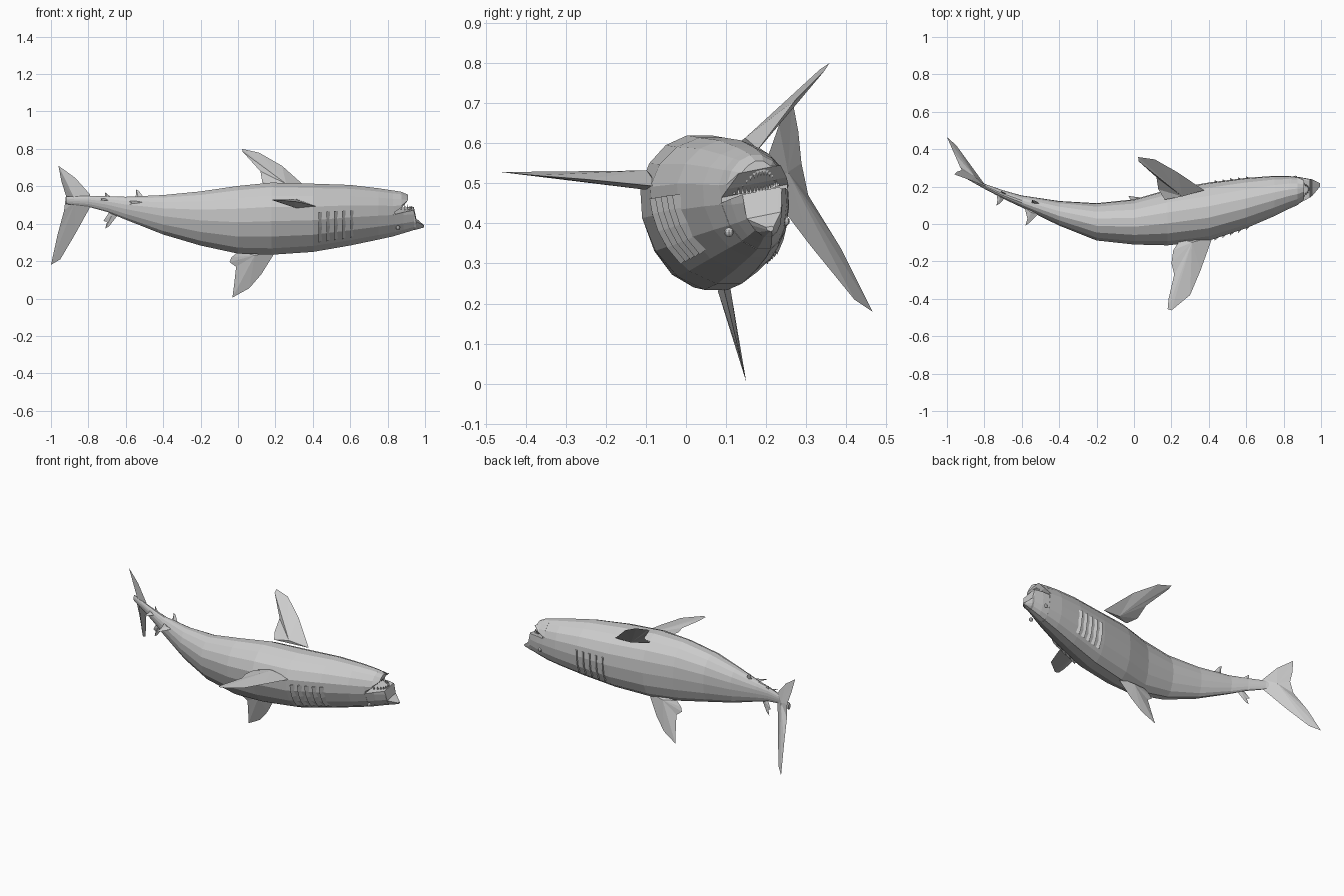
import bpy, math
from mathutils import Vector

if "Cube" in bpy.data.objects:
    bpy.data.objects.remove(bpy.data.objects["Cube"])

SIDES = 16
grey = bpy.data.materials.new("shark grey")
grey.diffuse_color = (0.6, 0.6, 0.6, 1)
grey.use_nodes = True
grey.node_tree.nodes["Principled BSDF"].inputs["Base Color"].default_value = grey.diffuse_color


def make(name, verts, faces):
    me = bpy.data.meshes.new(name)
    me.from_pydata([tuple(v) for v in verts], [], faces)
    me.materials.append(grey)
    ob = bpy.data.objects.new(name, me)
    bpy.context.collection.objects.link(ob)
    return ob


def section(s, a):
    """Point on an egg-shaped, slightly rolled cross-section."""
    x, y0, y1, z0, z1 = s
    yc, ry = (y0 + y1) / 2, (y1 - y0) / 2
    zw = z0 + 0.58 * (z1 - z0)
    c, n = math.cos(a), math.sin(a)
    y = yc + ry * c - 0.32 * ry * min(n, 0) * (1 - abs(c) * 0.5)
    z = zw + n * ((z1 - zw) if n > 0 else (zw - z0))
    return Vector((x, y, z))


def ring(s, low=None, high=None):
    """Cross-section, optionally cut flat by a tilted plane for the mouth."""
    pts = [section(s, 2 * math.pi * (i + 0.5) / SIDES) for i in range(SIDES)]
    for p in pts:
        tilt = 0.2 * (p.y - (s[1] + s[2]) / 2)
        if low is not None:
            p.z = max(p.z, low + tilt)
        if high is not None:
            p.z = min(p.z, high + tilt)
    return pts


def loft(name, rings):
    n = SIDES
    faces = [(k * n + i, (k + 1) * n + i, (k + 1) * n + (i + 1) % n, k * n + (i + 1) % n)
             for k in range(len(rings) - 1) for i in range(n)]
    faces = [f[::-1] for f in faces]
    faces += [tuple(range(n))[::-1], tuple(range((len(rings) - 1) * n, len(rings) * n))]
    return make(name, [p for r in rings for p in r], faces)


# Body stations: x, y min, y max, z min, z max
BODY = [(-.92, .255, .275, .505, .545), (-.8, .188, .215, .49, .55), (-.7, .135, .18, .462, .548),
        (-.6, .088, .152, .42, .545), (-.4, -.01, .122, .34, .555), (-.2, -.09, .11, .28, .575),
        (0, -.112, .13, .236, .605), (.18, -.117, .182, .23, .623), (.4, -.092, .22, .245, .617),
        (.6, -.025, .245, .28, .61), (.75, .04, .256, .312, .592), (.84, .085, .255, .332, .578)]
loft("body", [ring(s) for s in BODY])


def skin(x, a):
    """Point on the body surface at a station x and an angle around it."""
    for p, q in zip(BODY, BODY[1:]):
        if p[0] <= x <= q[0]:
            t = (x - p[0]) / (q[0] - p[0])
            return section([u + (v - u) * t for u, v in zip(p, q)], a)


# Open mouth: the jaw above and the pointed snout below
JAW = [((.83, .08, .255, .33, .58), .475), ((.875, .10, .25, .35, .572), .5),
       ((.908, .13, .235, .36, .557), .535)]
loft("jaw", [ring(s, low=c) for s, c in JAW])
SNOUT = [((.83, .08, .255, .33, .58), .465), ((.885, .11, .25, .347, .56), .475),
         ((.94, .14, .24, .364, .55), .482), ((.953, .15, .238, .367, .48), .42),
         ((.995, .2, .218, .38, .395), .392)]
loft("snout", [ring(s, high=c) for s, c in SNOUT])

# Teeth in a curved row along both lips
verts, faces = [], []
for z_mid, x_front, x_back, zr, d in ((.484, .935, .85, .006, 1), (.527, .902, .85, -.035, -1)):
    for i in range(15):
        u = i / 7 - 1
        x = x_front - (x_front - x_back) * u * u
        y = .187 + .055 * u - .012 * u * u
        z = z_mid + zr * u * u + .011 * u
        b = len(verts)
        verts += [(x - .004, y - .004, z - d * .006), (x + .004, y - .004, z - d * .006),
                  (x + .004, y + .004, z - d * .006), (x - .004, y + .004, z - d * .006),
                  (x, y, z + d * .011)]
        faces += [(b + k, b + (k + 1) % 4, b + 4) for k in range(4)] + [(b + 3, b + 2, b + 1, b)]
make("teeth", verts, faces)


def fin(name, outline, hub, normal, t):
    """Flat outline thickened by a raised hub on each side."""
    pts, h, n = [Vector(p) for p in outline], Vector(hub), Vector(normal).normalized()
    k = len(pts)
    faces = [(i, (i + 1) % k, k) for i in range(k)] + [((i + 1) % k, i, k + 1) for i in range(k)]
    return make(name, pts + [h + n * t, h - n * t], faces)


# Pectoral fins
fin("near_pectoral_fin", [(.42, -.07, .492), (.355, -.25, .51), (.3, -.38, .52), (.2, -.462, .528),
    (.18, -.455, .528), (.185, -.4, .525), (.215, -.27, .52), (.2, -.21, .52), (.21, -.14, .52),
    (.25, -.08, .515)], (.31, -.1, .508), (0, .1, 1), .024)
fin("far_pectoral_fin", [(.375, .18, .585), (.235, .275, .71), (.112, .345, .78), (.022, .358, .8),
    (.025, .335, .785), (.12, .25, .68), (.13, .185, .62), (.165, .13, .6)],
    (.26, .165, .6), (.1, .8, -.6), .022)

# Dorsal fins, hanging below
DORSAL = [(.2, .25), (.125, .13), (.06, .055), (-.03, .005), (-.02, .08), (-.01, .17),
          (-.045, .195), (-.035, .22), (.0, .25)]
fin("dorsal_fin", [(x, .095 + (.235 - z) * .24, z) for x, z in DORSAL],
    (.09, .095, .235), (0, 1, .24), .016)
fin("rear_dorsal_fin", [(-.64, .145, .45), (-.69, .165, .385), (-.71, .17, .375), (-.7, .165, .41),
    (-.72, .17, .415), (-.69, .155, .46)], (-.67, .152, .45), (.4, 1, .2), .006)

# Small pelvic and rear fins in pairs
fin("near_pelvic_fin", [(-.51, .055, .515), (-.56, .005, .505), (-.58, -.008, .503),
    (-.57, .03, .512), (-.585, .09, .52)], (-.55, .06, .515), (0, .2, 1), .007)
fin("far_pelvic_fin", [(-.5, .105, .535), (-.53, .125, .575), (-.545, .128, .583),
    (-.545, .12, .555), (-.555, .11, .535)], (-.53, .112, .535), (.3, 1, -.4), .006)
fin("near_rear_fin", [(-.69, .14, .525), (-.715, .112, .525), (-.735, .098, .525),
    (-.73, .13, .53), (-.735, .16, .535)], (-.715, .14, .53), (0, .2, 1), .006)
fin("far_rear_fin", [(-.67, .155, .535), (-.7, .17, .56), (-.71, .175, .567),
    (-.71, .17, .54)], (-.69, .16, .535), (.4, 1, -.3), .005)

# Tail fin with a short upper and a long lower lobe
fin("tail_fin", [(-.79, .2, .555), (-.87, .232, .645), (-.96, .265, .71), (-.945, .28, .63),
    (-.92, .288, .55), (-.93, .305, .47), (-.965, .385, .34), (-1, .465, .18), (-.95, .42, .21),
    (-.87, .31, .345), (-.79, .2, .49)], (-.86, .243, .525), (.55, .8, .2), .014)

# Gill flaps: wedge strips raised along their rear edge, on both sides
for side, angles in (("near", (180, 190, 202, 214, 228)), ("far", (0, -10, -22, -34, -48))):
    verts, faces = [], []
    for g in range(5):
        x = .43 + .042 * g
        b = len(verts)
        for deg in angles:
            a = math.radians(deg)
            p, q = skin(x, a), skin(x + .02, a)
            out = Vector((0, math.cos(a), math.sin(a)))
            verts += [p - out * .008, p + out * .009, q - out * .003]
        for k in range(len(angles) - 1):
            for i in range(3):
                j = (i + 1) % 3
                faces.append((b + 3 * k + i, b + 3 * k + j, b + 3 * k + 3 + j, b + 3 * k + 3 + i))
        faces += [(b, b + 2, b + 1), (b + 12, b + 13, b + 14)]
    make(side + "_gills", verts, faces)

# Eyes on both sides of the snout
for side, pos in (("near", (.856, .107, .378)), ("far", (.862, .247, .405))):
    bpy.ops.mesh.primitive_uv_sphere_add(segments=8, ring_count=6, radius=.012, location=pos)
    eye = bpy.context.object
    eye.name = side + "_eye"
    eye.data.materials.append(grey)

# Consistent outward normals
for ob in bpy.context.scene.objects:
    bpy.context.view_layer.objects.active = ob
    bpy.ops.object.mode_set(mode='EDIT')
    bpy.ops.mesh.select_all(action='SELECT')
    bpy.ops.mesh.normals_make_consistent(inside=False)
    bpy.ops.object.mode_set(mode='OBJECT')
